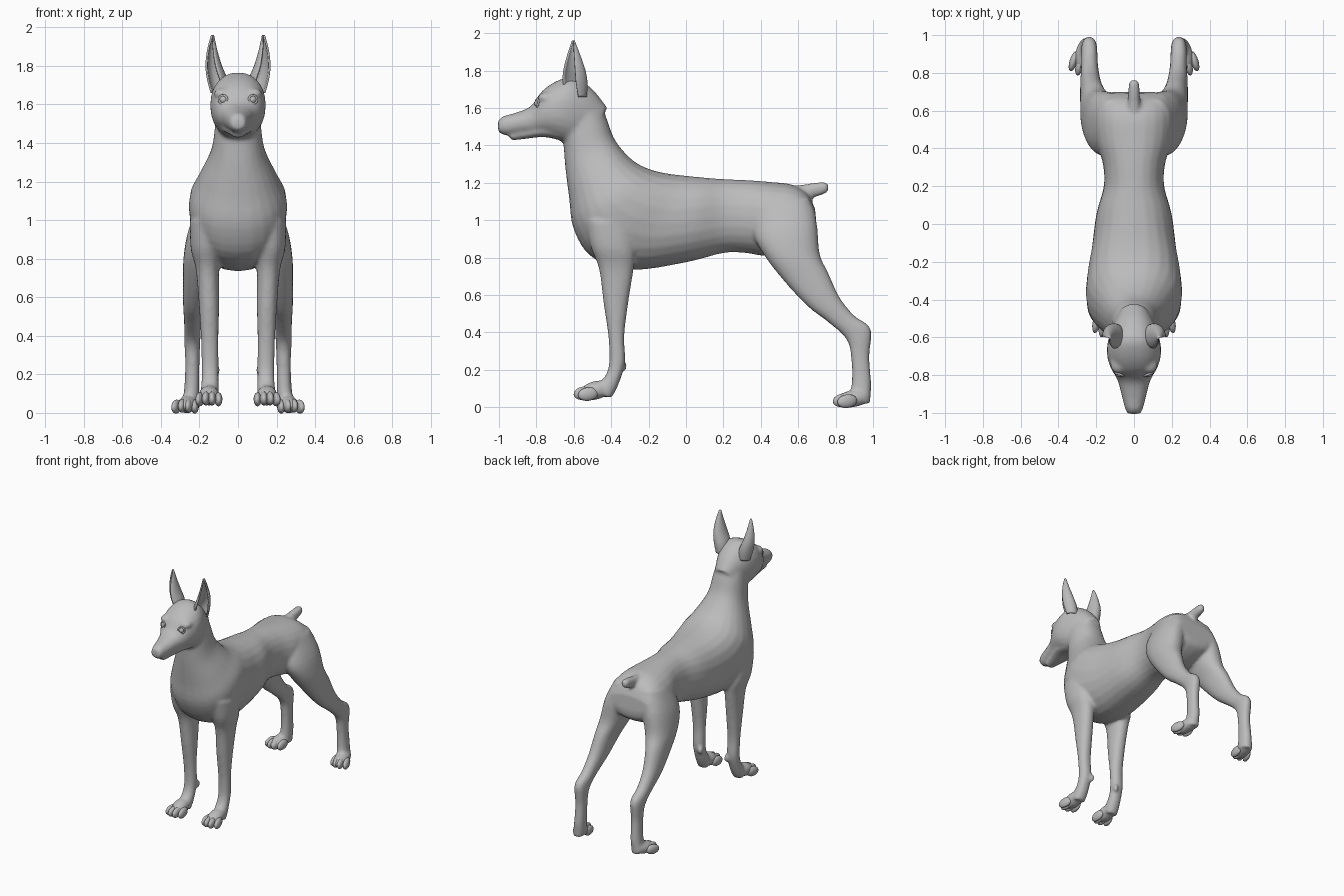
import bpy, bmesh
from math import sin, cos, pi, radians, copysign
from mathutils import Vector, Matrix

if "Cube" in bpy.data.objects:
    bpy.data.objects.remove(bpy.data.objects["Cube"], do_unlink=True)

coat = bpy.data.materials.new("plain grey")
coat.use_nodes = True
grey = (0.5, 0.5, 0.5, 1)
coat.diffuse_color = grey
coat.node_tree.nodes["Principled BSDF"].inputs["Base Color"].default_value = grey


def finish(bm, name):
    bmesh.ops.recalc_face_normals(bm, faces=bm.faces)
    mesh = bpy.data.meshes.new(name)
    bm.to_mesh(mesh)
    bm.free()
    for p in mesh.polygons:
        p.use_smooth = True
    mesh.materials.append(coat)
    ob = bpy.data.objects.new(name, mesh)
    bpy.context.collection.objects.link(ob)
    return ob


def spline(rows, steps=4):
    # Catmull-Rom through the section parameters
    out = []
    for i in range(len(rows) - 1):
        a, b, c, d = (rows[max(0, min(len(rows) - 1, i + k))] for k in (-1, 0, 1, 2))
        for s in range(steps):
            t = s / steps
            out.append([q + t / 2 * (r - p + t * (2*p - 5*q + 4*r - u + t * (3*(q - r) + u - p)))
                        for p, q, r, u in zip(a, b, c, d)])
    return out + [list(rows[-1])]


def loft(bm, rows, side=1, square=0.9, n=24):
    # each row: first edge y, z; opposite edge y, z; centre x; half width
    rings = []
    for y1, z1, y2, z2, x, w in spline(rows):
        ring = []
        for k in range(n):
            t = 2 * pi * k / n
            u, v = (copysign(abs(f) ** square, f) for f in (cos(t), sin(t)))
            ring.append(bm.verts.new((side * (x + w * u), (y1 + y2) / 2 + v * (y1 - y2) / 2,
                                      (z1 + z2) / 2 + v * (z1 - z2) / 2)))
        rings.append(ring)
    for a, b in zip(rings, rings[1:]):
        for k in range(n):
            bm.faces.new((a[k], a[k - 1], b[k - 1], b[k]))
    bm.faces.new(rings[0])
    bm.faces.new(rings[-1])


def ball(bm, centre, size, turn=0, tilt=0):
    m = (Matrix.Translation(centre) @ Matrix.Rotation(radians(turn), 4, 'Z')
         @ Matrix.Rotation(radians(tilt), 4, 'X') @ Matrix.Diagonal((*size, 1)))
    bmesh.ops.create_uvsphere(bm, u_segments=16, v_segments=10, radius=1, matrix=m)


torso = [(-.50, 1.70, -.665, 1.45, 0, .11), (-.43, 1.56, -.655, 1.40, 0, .12),
         (-.38, 1.43, -.645, 1.28, 0, .14), (-.29, 1.325, -.625, 1.12, 0, .20),
         (-.20, 1.275, -.60, .95, 0, .25), (-.10, 1.25, -.50, .80, 0, .25),
         (0, 1.238, -.29, .735, 0, .225), (.10, 1.228, 0, .775, 0, .20),
         (.20, 1.22, .20, .825, 0, .16), (.32, 1.215, .32, .825, 0, .165),
         (.45, 1.205, .42, .81, 0, .20), (.57, 1.19, .56, .82, 0, .21),
         (.65, 1.14, .68, .88, 0, .19), (.69, 1.06, .70, .95, 0, .16)]
head = [(-.42, 1.60, -.55, 1.42, 0, .08), (-.50, 1.70, -.60, 1.41, 0, .115),
        (-.60, 1.765, -.66, 1.42, 0, .14), (-.69, 1.745, -.71, 1.44, 0, .142),
        (-.77, 1.69, -.76, 1.455, 0, .122), (-.83, 1.61, -.82, 1.46, 0, .088),
        (-.91, 1.575, -.90, 1.46, 0, .066), (-.98, 1.555, -.97, 1.455, 0, .048),
        (-1.005, 1.53, -1.005, 1.475, 0, .035)]
jaw = [(-.66, 1.50, -.66, 1.425, 0, .09), (-.76, 1.50, -.76, 1.445, 0, .085),
       (-.86, 1.49, -.86, 1.435, 0, .055), (-.94, 1.47, -.94, 1.425, 0, .033)]
tail = [(.55, 1.18, .60, 1.08, 0, .05), (.62, 1.19, .65, 1.11, 0, .035),
        (.73, 1.205, .74, 1.14, 0, .028), (.76, 1.195, .762, 1.16, 0, .018)]
hind_leg = [(.38, 1.08, .66, 1.12, .11, .08), (.36, .93, .70, .98, .155, .10),
            (.42, .81, .715, .82, .19, .092), (.52, .68, .76, .72, .215, .07),
            (.65, .54, .82, .59, .23, .055), (.76, .455, .90, .49, .235, .045),
            (.86, .36, .988, .42, .237, .042), (.885, .24, .98, .27, .237, .037),
            (.885, .12, .99, .13, .24, .039), (.87, .03, .985, .02, .25, .045)]
front_leg = [(-.54, 1.0, -.28, .98, .16, .09), (-.51, .86, -.27, .84, .165, .08),
             (-.465, .74, -.28, .74, .158, .06), (-.44, .55, -.31, .55, .15, .052),
             (-.415, .38, -.33, .38, .147, .045), (-.41, .25, -.325, .25, .145, .044),
             (-.425, .18, -.345, .165, .145, .044), (-.46, .13, -.375, .09, .147, .047),
             (-.48, .07, -.40, .05, .15, .045)]

# Body, legs and foot pads blended into one skin
bm = bmesh.new()
for rows in (torso, head, jaw, tail):
    loft(bm, rows)
for side in (1, -1):
    loft(bm, hind_leg, side)
    loft(bm, front_leg, side)
    ball(bm, (side * .15, -.485, .09), (.055, .085, .05), 0, 15)
    ball(bm, (side * .262, .89, .045), (.052, .10, .045), side * 8, 8)
    ball(bm, (side * .11, -.335, .22), (.018, .02, .03))
    ball(bm, (side * .075, -.735, 1.655), (.05, .06, .032), side * 25)
body = finish(bm, "body")
skin = body.modifiers.new("blend", 'REMESH')
skin.mode = 'VOXEL'
skin.voxel_size = .0115
skin.use_smooth_shade = True
relax = body.modifiers.new("relax", 'SMOOTH')
relax.factor, relax.iterations = .5, 5

for side, label in ((1, "left"), (-1, "right")):
    # Toes: outer pair set back, middle pair leading
    for foot, x0, y0, z0, splay in (("front", .15, -.545, .075, 4), ("hind", .272, .84, .037, 10)):
        bm = bmesh.new()
        for k in (-1.5, -.5, .5, 1.5):
            back = .022 * (abs(k) > 1)
            ball(bm, (side * (x0 + k * .032), y0 + back, z0 - back * .2),
                 (.021, .056, .036), side * (splay + 5 * k), 8)
        finish(bm, f"{label}_{foot}_toes")

    # Ear: tapering cupped sheet opening forward and outward
    bm = bmesh.new()
    rows = []
    for z, x, y, rx, ry in spline([(1.66, .095, -.58, .042, .045), (1.73, .108, -.593, .048, .062),
                                   (1.80, .126, -.598, .038, .056), (1.88, .134, -.601, .022, .032),
                                   (1.96, .132, -.603, .003, .003)]):
        arc = [radians(5 + 250 * k / 16) for k in range(17)]
        rows.append([bm.verts.new((side * (x + rx * cos(t)), y + ry * sin(t), z)) for t in arc])
    for a, b in zip(rows, rows[1:]):
        for k in range(16):
            bm.faces.new((a[k], a[k + 1], b[k + 1], b[k]))
    ear = finish(bm, label + "_ear")
    wall = ear.modifiers.new("thickness", 'SOLIDIFY')
    wall.thickness, wall.offset = .01, 0

    # Eyeball with a lid ring around it
    bm = bmesh.new()
    spot = Vector((side * .075, -.79, 1.625))
    ball(bm, spot, (.021, .021, .021))
    aim = Vector((side * .35, -1, .1)).to_track_quat('Z', 'Y').to_matrix()
    rings = []
    for i in range(20):
        t = 2 * pi * i / 20
        rings.append([bm.verts.new(spot + aim @ Vector(((.022 + .006 * cos(p)) * cos(t),
                      (.022 + .006 * cos(p)) * sin(t), .008 + .006 * sin(p))))
                      for p in (2 * pi * j / 8 for j in range(8))])
    for i in range(20):
        for j in range(8):
            bm.faces.new((rings[i - 1][j - 1], rings[i][j - 1], rings[i][j], rings[i - 1][j]))
    finish(bm, label + "_eye")

# Nose pad
bm = bmesh.new()
ball(bm, (0, -.975, 1.522), (.038, .026, .028))
finish(bm, "nose")
